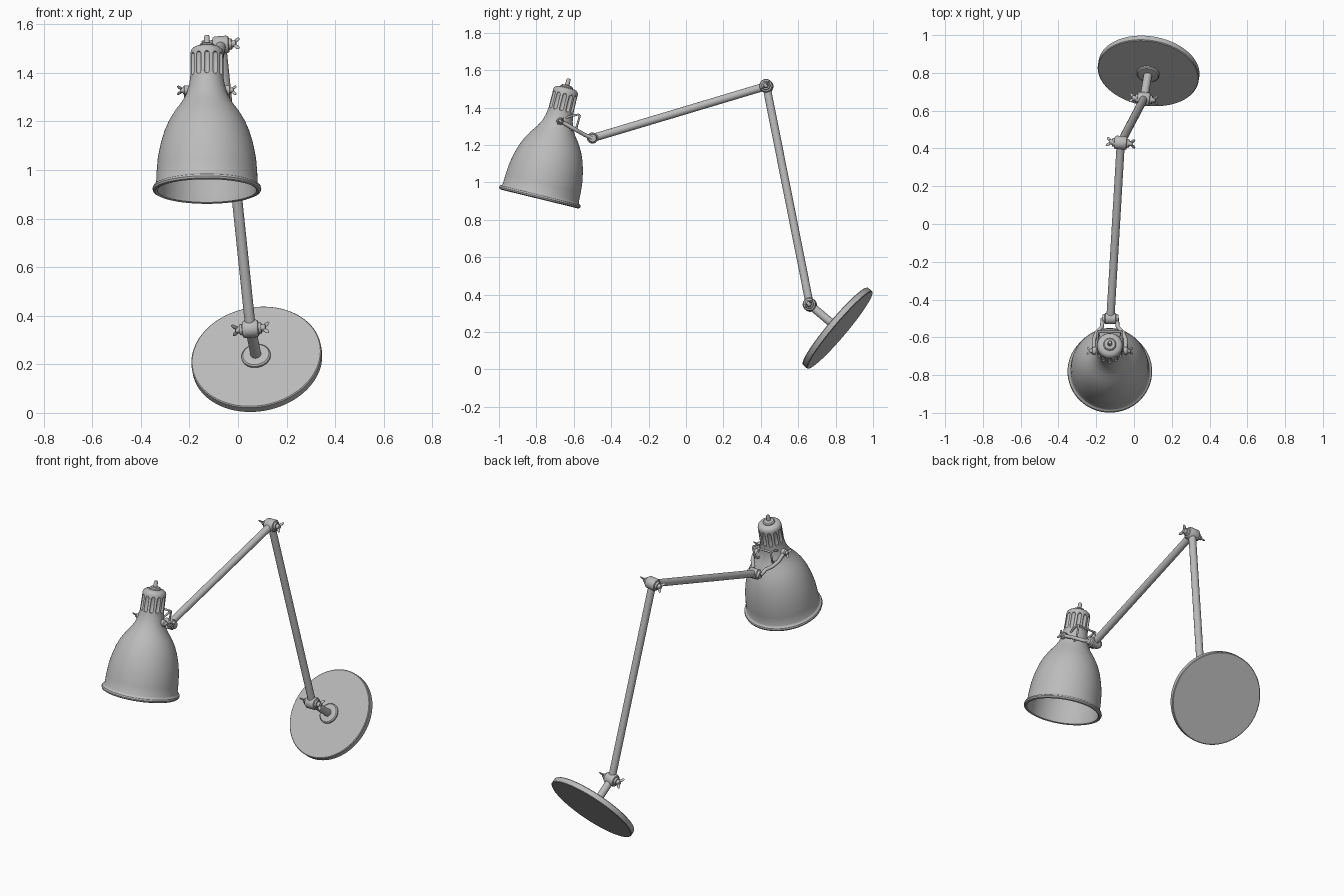
import bpy, bmesh, math
from mathutils import Vector, Matrix

if "Cube" in bpy.data.objects:
    bpy.data.objects.remove(bpy.data.objects["Cube"], do_unlink=True)

grey = bpy.data.materials.new("satin grey")
grey.use_nodes = True
grey.diffuse_color = (0.5, 0.5, 0.5, 1)
grey.node_tree.nodes["Principled BSDF"].inputs["Base Color"].default_value = (0.5, 0.5, 0.5, 1)


def frame(origin, axis):
    turn = Vector(axis).to_track_quat('Z', 'Y').to_matrix().to_4x4()
    return Matrix.Translation(origin) @ turn


def revolve(bm, profile, matrix, sides=32):
    """Spin (radius, height) points into a closed solid."""
    rings = []
    for r, h in profile:
        if r == 0:
            rings.append([bm.verts.new(matrix @ Vector((0, 0, h)))])
        else:
            rings.append([bm.verts.new(matrix @ Vector((
                r * math.cos(math.tau * i / sides), r * math.sin(math.tau * i / sides), h)))
                for i in range(sides)])
    for a, b in zip(rings, rings[1:]):
        for i in range(sides):
            j = (i + 1) % sides
            quad = [a[i % len(a)], a[j % len(a)], b[j % len(b)], b[i % len(b)]]
            bm.faces.new(list(dict.fromkeys(quad)))


def finish(name, bm):
    bmesh.ops.recalc_face_normals(bm, faces=bm.faces)
    mesh = bpy.data.meshes.new(name)
    bm.to_mesh(mesh)
    bm.free()
    obj = bpy.data.objects.new(name, mesh)
    bpy.context.collection.objects.link(obj)
    mesh.materials.append(grey)
    return obj


def smooth(obj):
    bpy.ops.object.select_all(action='DESELECT')
    obj.select_set(True)
    bpy.context.view_layer.objects.active = obj
    bpy.ops.object.shade_smooth_by_angle(angle=math.radians(35))


def lathe(name, profile, origin, axis, sides=32):
    bm = bmesh.new()
    revolve(bm, profile, frame(origin, axis), sides)
    obj = finish(name, bm)
    smooth(obj)
    return obj


def rod(name, a, b, r):
    length = (b - a).length
    return lathe(name, [(0, 0), (r, 0), (r, length), (0, length)], a, b - a, 24)


def wire(name, points, r, closed=False):
    curve = bpy.data.curves.new(name, 'CURVE')
    curve.dimensions = '3D'
    curve.bevel_depth = r
    curve.bevel_resolution = 3
    curve.use_fill_caps = True
    spline = curve.splines.new('POLY')
    spline.points.add(len(points) - 1)
    for p, co in zip(spline.points, points):
        p.co = (*co, 1)
    spline.use_cyclic_u = closed
    spline.use_smooth = True
    curve.materials.append(grey)
    obj = bpy.data.objects.new(name, curve)
    bpy.context.collection.objects.link(obj)


def wing_nut(name, origin, axis, size=1.0):
    """Small hub with two flared lobes."""
    bm = bmesh.new()
    base = frame(origin, axis) @ Matrix.Scale(size, 4)
    revolve(bm, [(0, 0), (.016, 0), (.012, .02), (0, .022)], base, 16)
    for side in (-1, 1):
        lobe = (base @ Matrix.Rotation(math.radians(45), 4, 'Z')
                @ Matrix.Translation((side * .018, 0, .022))
                @ Matrix.Rotation(side * math.radians(50), 4, 'Y')
                @ Matrix.Diagonal((.009, .005, .018, 1)))
        bmesh.ops.create_uvsphere(bm, u_segments=12, v_segments=8, radius=1, matrix=lobe)
    smooth(finish(name, bm))


def joint(name, centre, axis):
    """Barrel hinge with collars and a wing nut on each end."""
    axis = axis.normalized()
    lathe(name + "_barrel", [(0, -.045), (.022, -.045), (.024, -.034), (.032, -.032), (.036, -.025),
                             (.036, .025), (.032, .032), (.024, .034), (.022, .045), (0, .045)],
          centre, axis)
    for side, word in ((-1, "right"), (1, "left")):
        wing_nut(f"{name}_{word}_wing_nut", centre + axis * side * .042, axis * side)


# Key points of the lamp
plate = Vector((.075, .797, .232))
normal = Vector((-.13, -.76, .64)).normalized()
elbow_low = plate + normal * .178
elbow_top = Vector((-.07, .43, 1.515))
wrist = Vector((-.125, -.5, 1.237))
rim = Vector((-.128, -.783, .915))
up = Vector((0, .237, .97)).normalized()

# Round plate, flange and stem
lathe("base_plate", [(0, -.035), (.266, -.035), (.27, -.032), (.27, -.004), (.266, 0), (0, 0)],
      plate, normal, 96)
lathe("base_flange", [(0, 0), (.06, 0), (.06, .008), (.054, .013), (.026, .015), (0, .015)],
      plate, normal, 48)
rod("base_stem", plate, elbow_low, .022)

# Arms and hinges
rod("lower_arm", elbow_low, elbow_top, .0215)
rod("upper_arm", elbow_top, wrist, .0215)
joint("lower_joint", elbow_low, (elbow_top - elbow_low).cross(normal))
joint("upper_joint", elbow_top, (elbow_top - elbow_low).cross(wrist - elbow_top))
lathe("wrist_barrel", [(0, -.042), (.02, -.042), (.024, -.03), (.03, -.026), (.03, .026),
                       (.024, .03), (.02, .042), (0, .042)], wrist, (1, 0, 0))

# Bell shade: outside from the rolled lip to the cap, then the hollow inside
outer = [(.213, -.004), (.221, 0), (.224, .008), (.221, .017), (.213, .022), (.209, .03), (.207, .08),
         (.202, .14), (.19, .2), (.175, .25), (.157, .293), (.132, .335), (.106, .37), (.086, .405),
         (.075, .44), (.069, .475), (.068, .585), (.064, .597), (.054, .606), (.034, .61)]
inner = [(max(r - .008, 0), h - .003) for r, h in outer[5:15]]
bm = bmesh.new()
profile = [(0, .61)] + outer[::-1] + [(.204, 0)] + inner + [(0, inner[-1][1])]
revolve(bm, profile, frame(rim, up), 64)
shade = finish("bell_shade", bm)

# Ventilation slots around the neck
bm = bmesh.new()
for i in range(12):
    a = math.tau * i / 12
    spot = frame(rim, up) @ Matrix.Translation((.07 * math.cos(a), .07 * math.sin(a), .53))
    revolve(bm, [(0, -.048), (.008, -.045), (.0115, -.037), (.0115, .037), (.008, .045), (0, .048)],
            spot, 12)
cutter = finish("slot_cutter", bm)
cutter.hide_render = True
cut = shade.modifiers.new("slots", 'BOOLEAN')
cut.operation = 'DIFFERENCE'
cut.solver = 'EXACT'
cut.object = cutter
bpy.context.view_layer.objects.active = shade
bpy.ops.object.modifier_apply(modifier=cut.name)
bpy.data.objects.remove(cutter, do_unlink=True)
smooth(shade)

# Cap button and tip
lathe("shade_tip", [(0, .605), (.034, .605), (.034, .614), (.028, .621), (.012, .624), (.011, .652),
                    (.008, .658), (0, .659)], rim, up, 24)

# Fork that carries the shade, with pivots on both sides of the neck
for side, word in ((-1, "right"), (1, "left")):
    def at(x, y, z):
        return Vector((rim.x + side * x, y, z))
    pivot = at(.07, -.672, 1.328)
    wire(f"{word}_fork_arm", [at(.084, -.675, 1.33), at(.084, -.61, 1.293), at(.07, -.575, 1.273),
                              at(.042, -.545, 1.256), at(.037, -.5, 1.236)], .011)
    lathe(f"{word}_pivot", [(0, 0), (.02, 0), (.02, .022), (.014, .028), (0, .028)],
          pivot, (side, 0, 0), 20)
    wing_nut(f"{word}_pivot_nut", pivot + Vector((side * .024, 0, 0)), (side, 0, 0), .8)
    wire(f"{word}_guard_wire", [at(.058, -.64, 1.345), at(.064, -.615, 1.355), at(.064, -.575, 1.363),
                                at(.062, -.568, 1.355), at(.06, -.586, 1.292),
                                at(.055, -.6, 1.283), at(.05, -.625, 1.28)], .006)
wire("guard_crossbar", [(rim.x - .064, -.571, 1.36), (rim.x + .064, -.571, 1.36)], .006)
